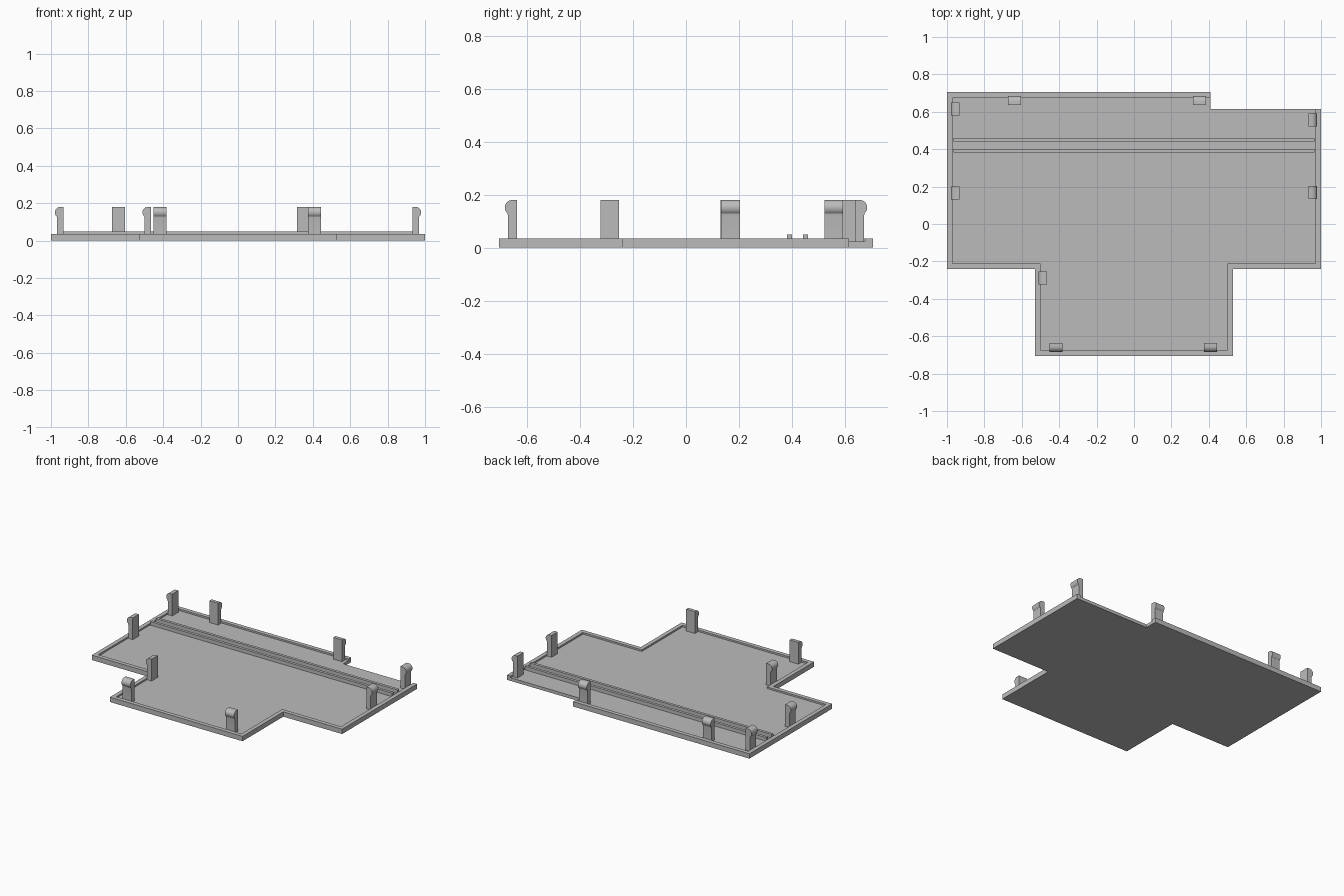
import bpy, bmesh, math
from mathutils import Vector

cube = bpy.data.objects.get("Cube")
if cube:
    bpy.data.objects.remove(cube, do_unlink=True)

grey = bpy.data.materials.new("light_grey")
grey.use_nodes = True
grey.diffuse_color = (0.5, 0.5, 0.5, 1)
grey.node_tree.nodes["Principled BSDF"].inputs["Base Color"].default_value = (0.5, 0.5, 0.5, 1)

FLOOR, RIM, TOP, W = 0.023, 0.035, 0.18, 0.03


def prism(name, points, direction):
    """Extrude a planar outline along a direction."""
    bm = bmesh.new()
    face = bm.faces.new([bm.verts.new(p) for p in points])
    ext = bmesh.ops.extrude_face_region(bm, geom=[face])
    moved = [v for v in ext["geom"] if isinstance(v, bmesh.types.BMVert)]
    bmesh.ops.translate(bm, vec=Vector(direction), verts=moved)
    bmesh.ops.recalc_face_normals(bm, faces=bm.faces)
    mesh = bpy.data.meshes.new(name)
    bm.to_mesh(mesh)
    bm.free()
    mesh.materials.append(grey)
    obj = bpy.data.objects.new(name, mesh)
    bpy.context.collection.objects.link(obj)
    return obj


# Stepped base plate
outline = [(-1, 0.705), (-1, -0.24), (-0.53, -0.24), (-0.53, -0.705), (0.53, -0.705),
           (0.53, -0.24), (1, -0.24), (1, 0.615), (0.41, 0.615), (0.41, 0.705)]
prism("base_plate", [(x, y, 0) for x, y in outline], (0, 0, FLOOR))

# Raised rim, open along the notch in the back left corner
inner = [(-1 + W, 0.705 - W), (-1 + W, -0.24 + W), (-0.53 + W, -0.24 + W),
         (-0.53 + W, -0.705 + W), (0.53 - W, -0.705 + W), (0.53 - W, -0.24 + W),
         (1 - W, -0.24 + W), (1 - W, 0.615)]
rim = [(0.41, 0.705)] + outline[:8] + inner[::-1] + [(0.41, 0.705 - W)]
prism("rim", [(x, y, FLOOR) for x, y in rim], (0, 0, RIM - FLOOR))

# Two long ribs
for name, y in (("front_rib", 0.381), ("back_rib", 0.441)):
    prism(name, [(-0.965, y, FLOOR), (0.965, y, FLOOR),
                 (0.965, y + 0.02, FLOOR), (-0.965, y + 0.02, FLOOR)], (0, 0, 0.026))


def clip(name, x, y, out):
    """Snap clip: upright tab with a rounded bead near its top, facing out."""
    out = Vector((*out, 0))
    side = Vector((-out.y, out.x, 0))
    profile = [(-0.018, FLOOR), (0.017, FLOOR), (0.017, 0.118)]
    for i in range(11):
        a = math.radians(-50 + 13 * i)
        profile.append((0.0 + 0.029 * math.cos(a), 0.151 + 0.029 * math.sin(a)))
    profile += [(0.0, TOP), (-0.018, TOP)]
    base = Vector((x, y, 0)) - side * 0.035
    obj = prism(name, [base + out * d + Vector((0, 0, z)) for d, z in profile], side * 0.07)
    bpy.ops.object.select_all(action="DESELECT")
    obj.select_set(True)
    bpy.context.view_layer.objects.active = obj
    bpy.ops.object.shade_smooth_by_angle(angle=math.radians(30))


# Clips around the edge
for name, x, y, out in (
        ("right_back_clip", -0.95, 0.615, (-1, 0)),
        ("right_middle_clip", -0.95, 0.165, (-1, 0)),
        ("right_inner_clip", -0.482, -0.288, (-1, 0)),
        ("left_back_clip", 0.95, 0.557, (1, 0)),
        ("left_middle_clip", 0.95, 0.168, (1, 0)),
        ("front_right_clip", -0.417, -0.655, (0, -1)),
        ("front_left_clip", 0.41, -0.655, (0, -1)),
        ("back_right_clip", -0.64, 0.655, (0, 1)),
        ("back_left_clip", 0.35, 0.655, (0, 1))):
    clip(name, x, y, out)
